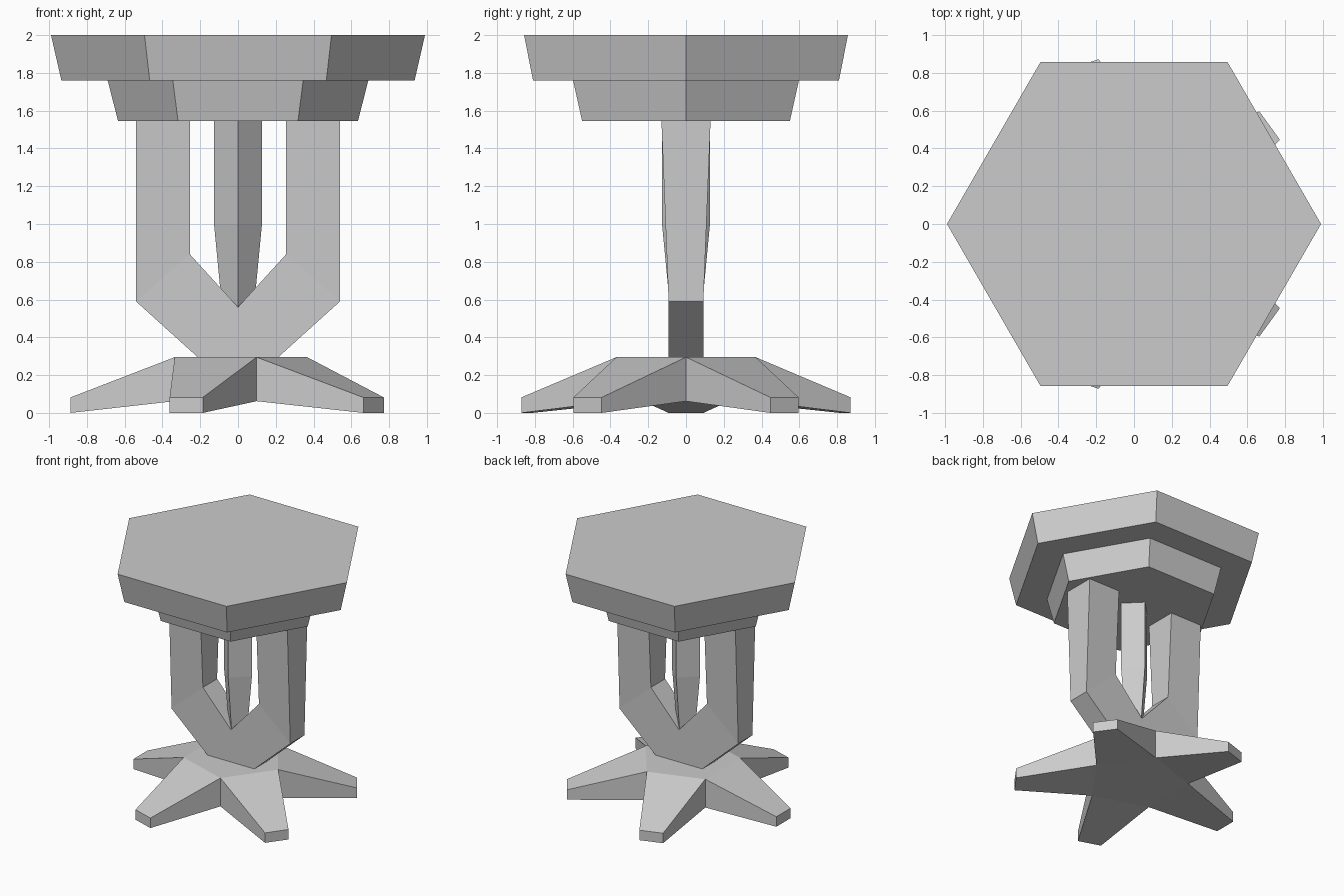
import bpy, bmesh
from math import cos, sin, radians

if "Cube" in bpy.data.objects:
    bpy.data.objects.remove(bpy.data.objects["Cube"])


def finish(name, bm):
    bmesh.ops.remove_doubles(bm, verts=bm.verts, dist=0.0005)
    bmesh.ops.recalc_face_normals(bm, faces=bm.faces)
    me = bpy.data.meshes.new(name)
    bm.to_mesh(me)
    bm.free()
    ob = bpy.data.objects.new(name, me)
    bpy.context.collection.objects.link(ob)
    return ob


def loft(name, rings):
    """Skin a list of equal-length point rings and cap both ends."""
    bm = bmesh.new()
    vr = [[bm.verts.new(p) for p in r] for r in rings]
    n = len(vr[0])
    for a, b in zip(vr, vr[1:]):
        for i in range(n):
            j = (i + 1) % n
            bm.faces.new((a[i], a[j], b[j], b[i]))
    bm.faces.new(vr[0])
    bm.faces.new(vr[-1])
    return finish(name, bm)


def ring(n, r, z):
    return [(r * cos(radians(360 * i / n)), r * sin(radians(360 * i / n)), z)
            for i in range(n)]


# Stepped hexagonal top
loft("top_slab", [ring(6, 0.935, 1.76), ring(6, 0.99, 2.0)])
loft("lower_slab", [ring(6, 0.635, 1.545), ring(6, 0.69, 1.76)])

# Diamond-section centre post, tapering downward
loft("centre_post", [ring(4, 0.06, 0.3), ring(4, 0.127, 1.0), ring(4, 0.127, 1.545)])

# U-shaped yoke: (outer x, outer z, inner x, inner z, half depth)
half = [(0.54, 1.545, 0.255, 1.545, 0.13),
        (0.54, 0.59, 0.255, 0.84, 0.092),
        (0.21, 0.292, 0.0, 0.56, 0.092)]
path = half + [(-ox, oz, -ix, iz, d) for ox, oz, ix, iz, d in reversed(half)]
loft("yoke", [[(ox, -d, oz), (ix, -d, iz), (ix, d, iz), (ox, d, oz)]
              for ox, oz, ix, iz, d in path])

# Five-legged star base with a raised hub
bm = bmesh.new()
hub_r, hub_x, tip_r, tip_w = 0.3875, -0.0215, 0.887, 0.0925
valley = [(hub_x + hub_r * cos(radians(72 * i)), hub_r * sin(radians(72 * i)))
          for i in range(5)]
top = [bm.verts.new((x, y, 0.295)) for x, y in valley]
bottom = [bm.verts.new((x, y, 0.062)) for x, y in valley]
bm.faces.new(top)
bm.faces.new(bottom)
for i in range(5):
    j = (i + 1) % 5
    a = radians(72 * i + 36)
    tips = [(tip_r * cos(a) - s * tip_w * sin(a), tip_r * sin(a) + s * tip_w * cos(a))
            for s in (-1, 1)]
    t0, t1 = [bm.verts.new((x, y, 0.082)) for x, y in tips]
    b0, b1 = [bm.verts.new((x, y, 0.0)) for x, y in tips]
    for f in ((top[i], t0, t1, top[j]), (bottom[i], b0, b1, bottom[j]),
              (t0, b0, b1, t1), (top[i], bottom[i], b0, t0),
              (top[j], bottom[j], b1, t1)):
        bm.faces.new(f)
finish("star_base", bm)
